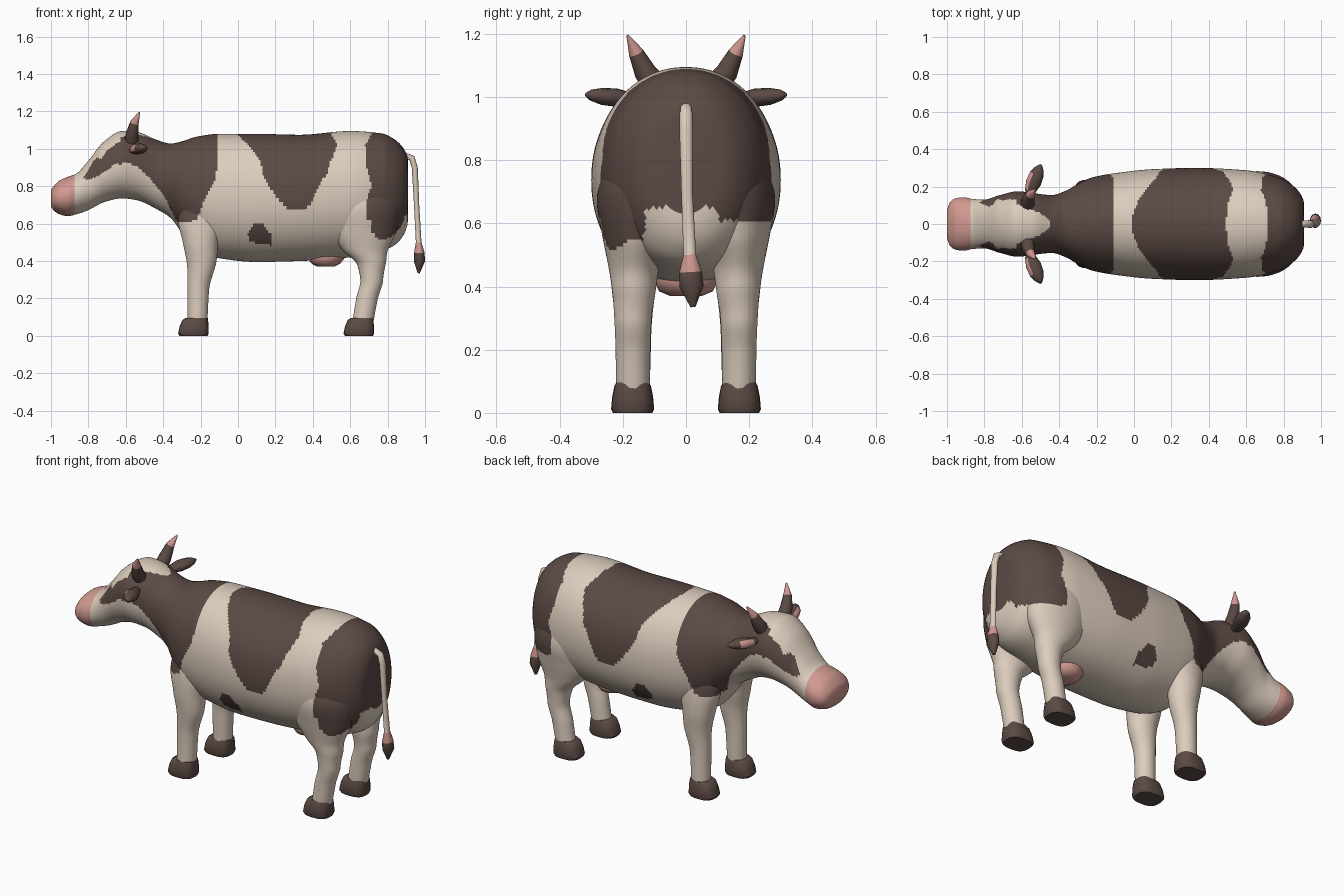
import bpy, bmesh, math
from mathutils import Vector

cube = bpy.data.objects.get("Cube")
if cube:
    bpy.data.objects.remove(cube, do_unlink=True)

CREAM, BROWN, PINK = range(3)
X, Y, Z = Vector((1, 0, 0)), Vector((0, 1, 0)), Vector((0, 0, 1))


def material(name, rgb):
    mat = bpy.data.materials.new(name)
    mat.use_nodes = True
    color = (*rgb, 1)
    mat.diffuse_color = color
    shader = mat.node_tree.nodes["Principled BSDF"]
    shader.inputs["Base Color"].default_value = color
    shader.inputs["Roughness"].default_value = 0.8
    return mat


MATERIALS = [
    material("cream hide", (0.72, 0.61, 0.51)),
    material("dark brown hide", (0.105, 0.068, 0.058)),
    material("pink skin", (0.64, 0.32, 0.28)),
]


# ---- helpers ----
def ring(center, u, v, sides, power=2.0):
    """Superellipse cross-section spanned by the half-axes u and v."""
    points = []
    for i in range(sides):
        a = math.tau * i / sides
        c, s = math.cos(a), math.sin(a)
        points.append(center + u * math.copysign(abs(c) ** (2 / power), c)
                      + v * math.copysign(abs(s) ** (2 / power), s))
    return points


def loft(name, rings, rule, angle=45):
    """Skin a list of rings, cap the ends and colour each face by a rule."""
    bm = bmesh.new()
    loops = [[bm.verts.new(p) for p in r] for r in rings]
    n = len(loops[0])
    for low, high in zip(loops, loops[1:]):
        for i in range(n):
            j = (i + 1) % n
            bm.faces.new((low[i], low[j], high[j], high[i]))
    bm.faces.new(loops[0])
    bm.faces.new(loops[-1])
    bmesh.ops.recalc_face_normals(bm, faces=bm.faces[:])
    for face in bm.faces:
        face.material_index = rule(face.calc_center_median(), face.normal)
    mesh = bpy.data.meshes.new(name)
    bm.to_mesh(mesh)
    bm.free()
    for mat in MATERIALS:
        mesh.materials.append(mat)
    obj = bpy.data.objects.new(name, mesh)
    bpy.context.collection.objects.link(obj)
    bpy.ops.object.select_all(action="DESELECT")
    obj.select_set(True)
    bpy.context.view_layer.objects.active = obj
    bpy.ops.object.shade_smooth_by_angle(angle=math.radians(angle))
    return obj


def tube(name, points, up, sides, rule):
    """Tube through (x, y, z, side radius, up radius) points."""
    path = [Vector(p[:3]) for p in points]
    rings = []
    for i, p in enumerate(points):
        along = path[min(i + 1, len(path) - 1)] - path[max(i - 1, 0)]
        side = along.cross(up).normalized()
        other = side.cross(along).normalized()
        rings.append(ring(path[i], side * p[3], other * p[4], sides))
    return loft(name, rings, rule, 60)


def smooth_rows(rows, step):
    """Resample rows along their first column without overshoot."""
    def slopes(col):
        d = [(b[col] - a[col]) / (b[0] - a[0]) for a, b in zip(rows, rows[1:])]
        mid = [2 * p * q / (p + q) if p * q > 0 else 0 for p, q in zip(d, d[1:])]
        return [d[0]] + mid + [d[-1]]

    columns = range(1, len(rows[0]))
    m = {c: slopes(c) for c in columns}
    out = []
    for i, (a, b) in enumerate(zip(rows, rows[1:])):
        h = b[0] - a[0]
        count = max(2, math.ceil(h / step))
        for k in range(count):
            t = k / count
            s = t * t * (3 - 2 * t)
            row = [a[0] + h * t]
            for c in columns:
                row.append(a[c] + (b[c] - a[c]) * s
                           + h * t * (1 - t) * ((1 - t) * m[c][i] - t * m[c][i + 1]))
            out.append(row)
    return out + [list(rows[-1])]


def inside(poly, x, z):
    hit = False
    for (x1, z1), (x2, z2) in zip(poly, poly[1:] + poly[:1]):
        if (z1 > z) != (z2 > z) and x < x1 + (z - z1) * (x2 - x1) / (z2 - z1):
            hit = not hit
    return hit


# ---- hide markings as side outlines (x, z) ----
SHOULDER = [(-.115, 1.2), (-.115, 1.08), (-.105, .94), (-.125, .83), (-.18, .73),
            (-.215, .63), (-.25, .61), (-.33, .61), (-.39, .74), (-.46, .83),
            (-.53, .9), (-.59, .925), (-.66, .915), (-.74, .86), (-.805, .83),
            (-.825, .845), (-.77, .94), (-.7, .995), (-.63, 1.04), (-.6, 1.2)]
SADDLE = [(-.01, 1.2), (-.01, 1.08), (.06, 1.02), (.115, .94), (.14, .845),
          (.195, .755), (.26, .685), (.31, .665), (.38, .69), (.42, .78),
          (.47, .86), (.51, .97), (.53, 1.02), (.495, 1.085), (.495, 1.2)]
RUMP = [(.72, 1.2), (.715, 1.08), (.68, 1.02), (.685, .915), (.715, .81),
        (.69, .73), (.69, .65), (.72, .555), (.755, .51), (.82, .53),
        (.875, .58), (1, .64), (1, 1.2)]
SPOT = [(.05, .55), (.08, .6), (.13, .6), (.18, .54), (.175, .485), (.11, .49), (.06, .51)]


def hide(c, normal):
    x, y, z = c
    if x < -.875:
        return PINK
    blaze = x < -.45 and z > .95 and abs(y) < .25 * math.sqrt(-.45 - x)
    if inside(SHOULDER, x, z) and not blaze:
        return BROWN
    if inside(SADDLE, x, z) or inside(SPOT, x, z):
        return BROWN
    rump_floor = 0 if y < -.13 else .65 if y < .1 else .61
    return BROWN if inside(RUMP, x, z) and z > rump_floor else CREAM


# ---- head, neck and trunk: x, top, bottom, half width ----
BODY = [(-1, .78, .69, .075), (-.985, .8, .67, .115), (-.955, .83, .65, .137),
        (-.91, .85, .64, .143), (-.865, .867, .65, .134), (-.805, .93, .67, .13),
        (-.715, 1.04, .715, .155), (-.62, 1.095, .735, .175), (-.54, 1.09, .725, .165),
        (-.44, 1.05, .68, .155), (-.36, 1.028, .63, .18), (-.3, 1.04, .55, .215),
        (-.22, 1.065, .46, .25), (-.1, 1.08, .415, .272), (.1, 1.08, .395, .293),
        (.33, 1.075, .4, .3), (.6, 1.095, .42, .287), (.77, 1.082, .455, .25),
        (.83, 1.055, .48, .22), (.88, 1.01, .53, .175), (.905, .96, .59, .13),
        (.91, .93, .63, .1)]
trunk = [ring(Vector((x, 0, (top + low) / 2)), Y * w, Z * (top - low) / 2, 112, 2.1)
         for x, top, low, w in smooth_rows(BODY, .01)]
loft("body", trunk, hide, 60)

# ---- legs: z, centre x, half depth, centre y, half width ----
FRONT_LEG = [(.07, -.217, .053, .168, .053), (.25, -.212, .058, .166, .056),
             (.4, -.195, .08, .166, .07), (.5, -.2, .095, .162, .083),
             (.62, -.2, .12, .15, .09), (.78, -.2, .09, .12, .08)]
HIND_LEG = [(.07, .667, .056, .168, .053), (.2, .69, .058, .168, .055),
            (.3, .715, .061, .168, .059), (.38, .713, .076, .165, .068),
            (.46, .68, .122, .165, .08), (.56, .665, .18, .16, .105),
            (.7, .66, .21, .14, .14), (.84, .66, .15, .11, .12)]
# ---- hooves: z, toe x, heel x, half width ----
FRONT_HOOF = [(0, -.312, -.162, .062), (.012, -.32, -.157, .068), (.05, -.312, -.157, .065),
              (.085, -.297, -.16, .058), (.096, -.28, -.162, .052)]

for side, word in ((-1, "right"), (1, "left")):
    for part, rows, shift in (("front", FRONT_LEG, 0), ("hind", HIND_LEG, .884)):
        leg = [ring(Vector((x, side * y, z)), X * rx, Y * ry, 48)
               for z, x, rx, y, ry in smooth_rows(rows, .012)]
        loft(f"{part}_leg_{word}", leg, hide, 60)
        hoof = [ring(Vector(((toe + heel) / 2 + shift, side * .169, z)),
                     X * (heel - toe) / 2, Y * w, 20, 2.8)
                for z, toe, heel, w in FRONT_HOOF]
        loft(f"{part}_hoof_{word}", hoof, lambda c, n: BROWN, 40)

    # horn with a pale tip
    horn = [(-.57, .09, 1.03, .04, .04), (-.565, .13, 1.08, .035, .035),
            (-.553, .158, 1.14, .024, .024), (-.527, .185, 1.195, .004, .004)]
    tube(f"horn_{word}", [(x, side * y, z, a, b) for x, y, z, a, b in horn], X, 10,
         lambda c, n: PINK if c.z > 1.14 else BROWN)

    # leaf-shaped ear, pink on its forward face
    ear = [(-.56, .13, .99, .018, .014), (-.553, .18, .993, .03, .022),
           (-.538, .22, .998, .041, .029), (-.52, .265, 1.002, .038, .027),
           (-.505, .3, 1.006, .022, .018), (-.497, .318, 1.008, .005, .005)]
    tube(f"ear_{word}", [(x, side * y, z, a, b) for x, y, z, a, b in ear], Z, 12,
         lambda c, n: PINK if n.x < -.45 and n.z > -.5 and .18 < abs(c.y) < .27 else BROWN)

# ---- udder ----
tube("udder", [(.47, 0, .37, .045, .05), (.47, 0, .385, .075, .085),
               (.47, 0, .415, .1, .1), (.47, 0, .47, .09, .1)], Y, 16, lambda c, n: PINK)

# ---- tail with a tuft ----
tube("tail", [(.89, 0, .968, .014, .018), (.93, 0, .95, .017, .02), (.945, 0, .9, .016, .021),
              (.955, .003, .7, .014, .018), (.966, .012, .5, .015, .02),
              (.969, .014, .445, .028, .036), (.97, .018, .4, .03, .038),
              (.966, .022, .335, .006, .008)], Y, 12,
     lambda c, n: CREAM if c.z > .5 else PINK if c.z > .445 else BROWN)
